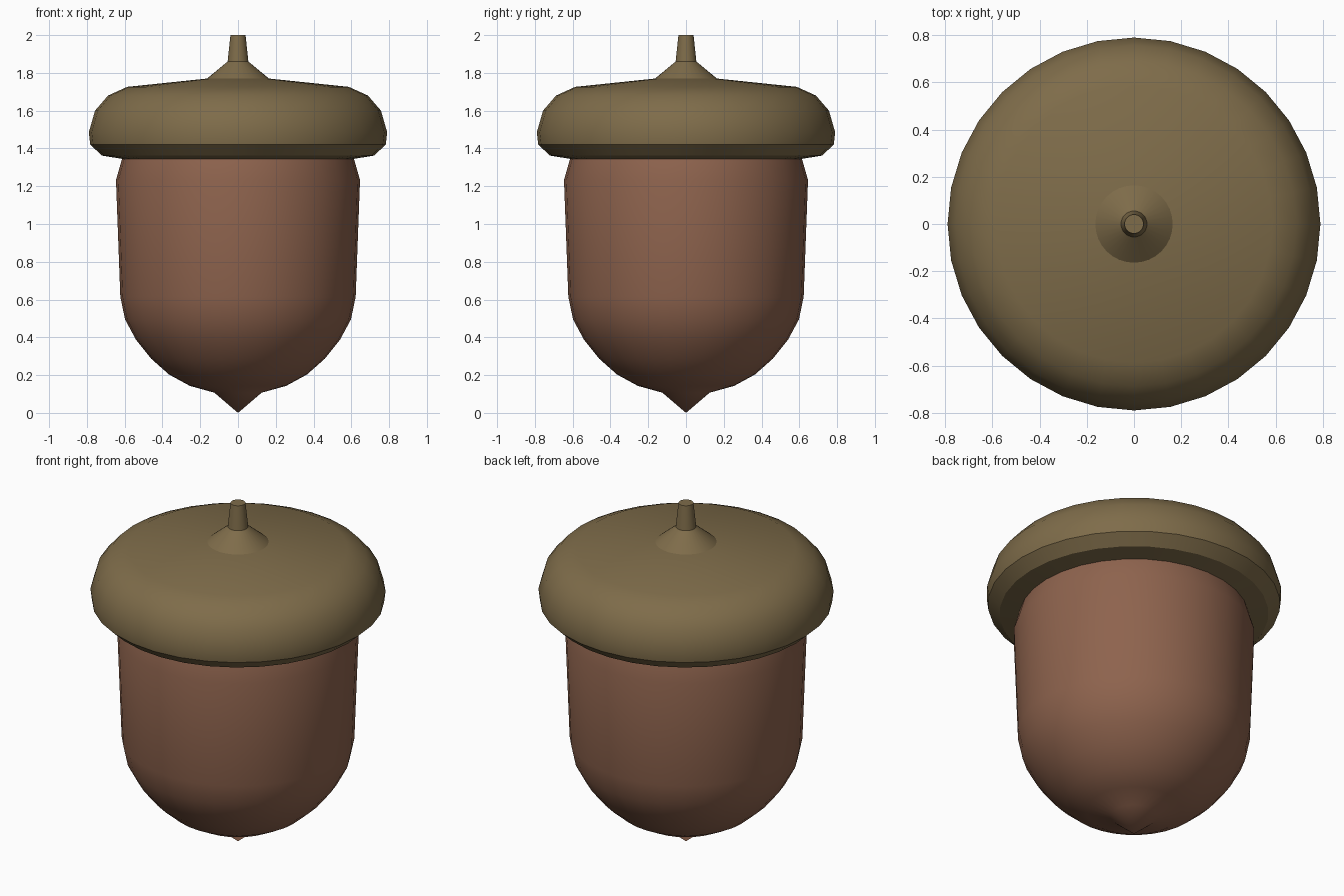
import bpy
import bmesh
from math import cos, sin, pi, radians

if "Cube" in bpy.data.objects:
    bpy.data.objects.remove(bpy.data.objects["Cube"])

SIDES = 32


def material(name, color):
    mat = bpy.data.materials.new(name)
    mat.diffuse_color = color
    mat.use_nodes = True
    mat.node_tree.nodes["Principled BSDF"].inputs["Base Color"].default_value = mat.diffuse_color
    return mat


def lathe(name, profile, mat, close_top=False):
    """Revolve (radius, height) points around z; radius 0 makes a pole."""
    bm = bmesh.new()
    rings = []
    for r, z in profile:
        if r == 0:
            rings.append([bm.verts.new((0, 0, z))] * SIDES)
        else:
            rings.append([bm.verts.new((r * cos(2 * pi * i / SIDES),
                                        r * sin(2 * pi * i / SIDES), z))
                          for i in range(SIDES)])
    for low, high in zip(rings, rings[1:]):
        for i in range(SIDES):
            j = (i + 1) % SIDES
            corners = list(dict.fromkeys((low[i], low[j], high[j], high[i])))
            bm.faces.new(corners)
    if close_top:
        bm.faces.new(rings[-1])
    bmesh.ops.recalc_face_normals(bm, faces=bm.faces)
    mesh = bpy.data.meshes.new(name)
    bm.to_mesh(mesh)
    bm.free()
    obj = bpy.data.objects.new(name, mesh)
    bpy.context.collection.objects.link(obj)
    mesh.materials.append(mat)
    bpy.ops.object.select_all(action='DESELECT')
    obj.select_set(True)
    bpy.context.view_layer.objects.active = obj
    bpy.ops.object.shade_smooth_by_angle(angle=radians(30))
    return obj


nut_brown = material("nut_brown", (0.27, 0.125, 0.075, 1))
cap_olive = material("cap_olive", (0.21, 0.15, 0.068, 1))

# Nut: pointed tip, rounded bowl, nearly straight sides, tucked in under the cap
lathe("nut", [(0, 0), (0.125, 0.107), (0.255, 0.143), (0.365, 0.203),
              (0.46, 0.287), (0.54, 0.387), (0.598, 0.495), (0.623, 0.615),
              (0.646, 1.232), (0.613, 1.348)], nut_brown)

# Cap: underside lip, rolled rim, shallow dome and the cone below the stem
lathe("cap", [(0.613, 1.345), (0.72, 1.362), (0.782, 1.42), (0.79, 1.485),
              (0.757, 1.60), (0.688, 1.68), (0.587, 1.726), (0.164, 1.77),
              (0.055, 1.86)], cap_olive)

# Stem: short tapered stub
lathe("stem", [(0.055, 1.86), (0.04, 2.0)], cap_olive, close_top=True)
